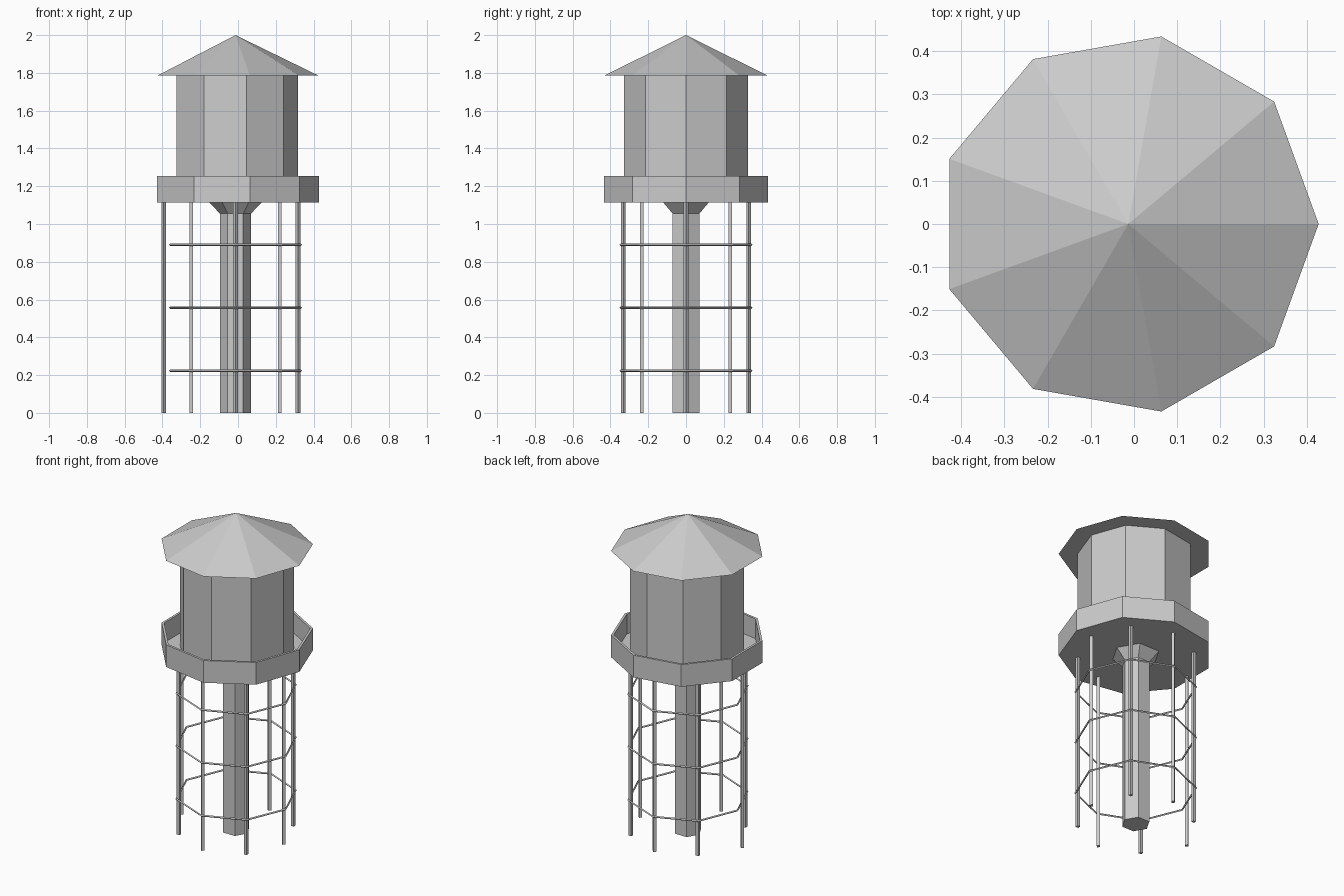
import bpy, bmesh, math

if "Cube" in bpy.data.objects:
    bpy.data.objects.remove(bpy.data.objects["Cube"])

CX = -0.0133  # tower axis (legs and roof share it)


def lathe(name, profile, sides, center=(CX, 0.0), turn=0.0):
    """Revolve (radius, z) points into a flat-faced solid; radius 0 makes a pole."""
    bm = bmesh.new()
    rows = []
    for r, z in profile:
        if r == 0:
            rows.append([bm.verts.new((center[0], center[1], z))] * sides)
        else:
            rows.append([bm.verts.new((center[0] + r * math.cos(turn + math.tau * i / sides),
                                       center[1] + r * math.sin(turn + math.tau * i / sides), z))
                         for i in range(sides)])
    for a, b in zip(rows, rows[1:]):
        for i in range(sides):
            j = (i + 1) % sides
            bm.faces.new(list(dict.fromkeys((a[i], a[j], b[j], b[i]))))
    # cap open ends
    for row in (rows[0], rows[-1]):
        if row[0] is not row[1]:
            bm.faces.new(row)
    bmesh.ops.recalc_face_normals(bm, faces=bm.faces)
    mesh = bpy.data.meshes.new(name)
    bm.to_mesh(mesh)
    bm.free()
    obj = bpy.data.objects.new(name, mesh)
    bpy.context.collection.objects.link(obj)
    return obj


# Roof, tank and walkway tray: nine sides
lathe("roof", [(0.441, 1.785), (0, 2.0)], 9)
lathe("tank", [(0.332, 1.13), (0.332, 1.785)], 9)
lathe("walkway", [(0.441, 1.115), (0.441, 1.255), (0.426, 1.255), (0.426, 1.13)], 9)

# Central riser pipe with flared top: six sides
lathe("riser_pipe", [(0.082, 0), (0.082, 1.055), (0.14, 1.115)], 6)

# Eight legs; the one on the left stands further out
for i in range(8):
    a = math.tau * i / 8
    r = 0.38 if i == 4 else 0.332
    lathe(f"leg_{i + 1}", [(0.013, 0), (0.013, 1.115)], 4,
          (CX + r * math.cos(a), r * math.sin(a)), a)

# Octagonal brace rings with a thin diamond section
for i, z in enumerate((0.223, 0.557, 0.89)):
    bpy.ops.mesh.primitive_torus_add(location=(CX, 0, z), major_segments=8, minor_segments=4,
                                     major_radius=0.346, minor_radius=0.006)
    bpy.context.object.name = f"brace_ring_{i + 1}"
